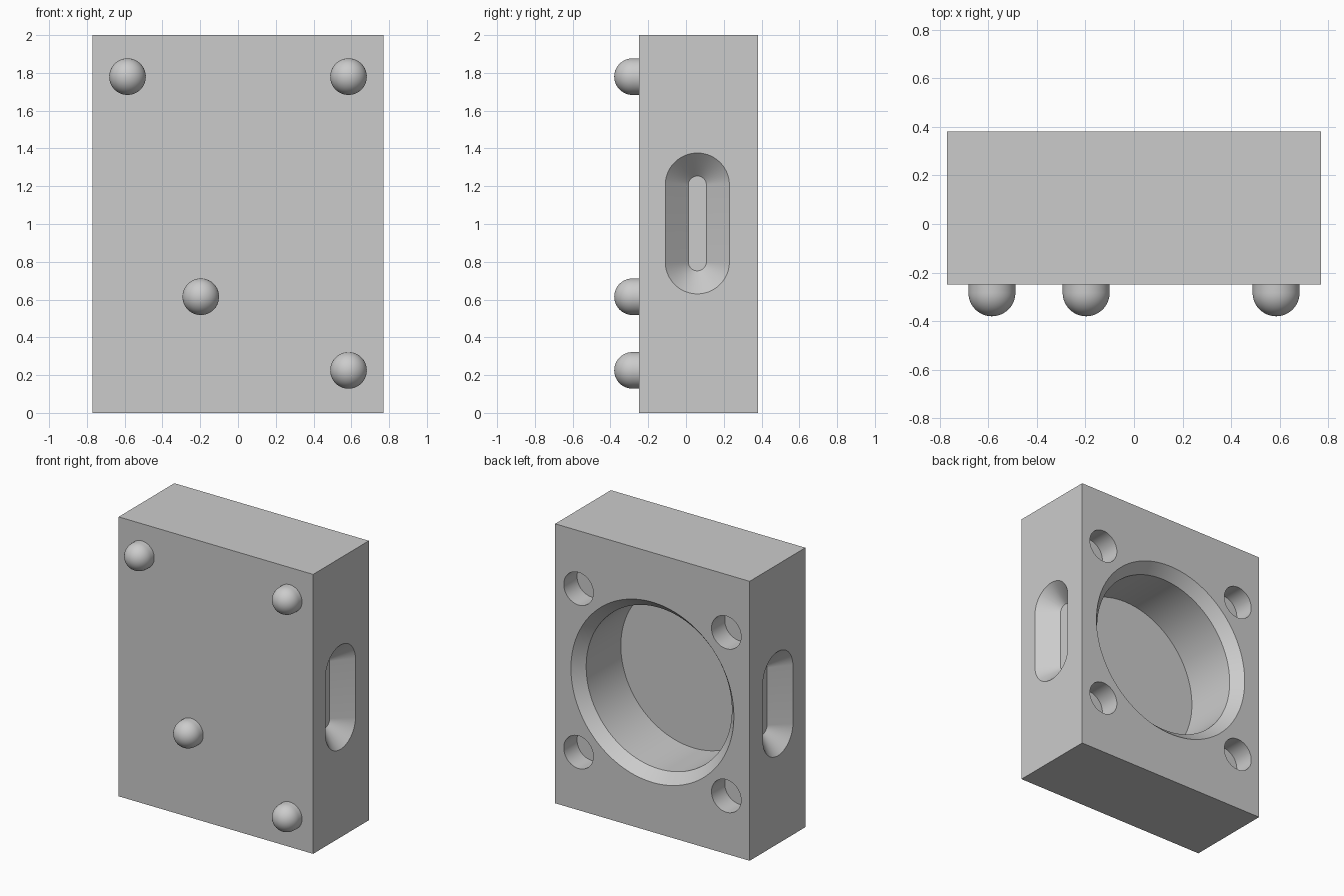
import bpy, bmesh, math
from mathutils import Vector

if "Cube" in bpy.data.objects:
    bpy.data.objects.remove(bpy.data.objects["Cube"], do_unlink=True)

UP = Vector((0, 0, 1))
BACK, FRONT = Vector((0, 1, 0)), Vector((0, -1, 0))
HALF_W, FRONT_Y, BACK_Y, HEIGHT = 0.77, -0.25, 0.38, 2.0

grey = bpy.data.materials.new("plain grey")
grey.use_nodes = True
grey.diffuse_color = (0.6, 0.6, 0.6, 1)
grey.node_tree.nodes["Principled BSDF"].inputs["Base Color"].default_value = grey.diffuse_color


def finish(name, bm):
    bmesh.ops.remove_doubles(bm, verts=bm.verts, dist=1e-5)
    bmesh.ops.recalc_face_normals(bm, faces=bm.faces)
    mesh = bpy.data.meshes.new(name)
    bm.to_mesh(mesh)
    bm.free()
    mesh.materials.append(grey)
    obj = bpy.data.objects.new(name, mesh)
    bpy.context.collection.objects.link(obj)
    return obj


def loft(name, origin, out, profile, straight=0.0, n=64):
    """Round or slot-shaped solid; profile holds (radius, distance along out)."""
    bm = bmesh.new()
    origin, side = Vector(origin), out.cross(UP)
    rings = []
    for radius, dist in profile:
        ring = []
        for i in range(n):
            a = math.tau * (i + 0.5) / n
            v = radius * math.sin(a) + math.copysign(straight, math.sin(a))
            ring.append(bm.verts.new(origin + side * radius * math.cos(a) + UP * v + out * dist))
        rings.append(ring)
    for low, high in zip(rings, rings[1:]):
        for i in range(n):
            j = (i + 1) % n
            bm.faces.new((low[i], low[j], high[j], high[i]))
    bm.faces.new(rings[0])
    if profile[-1][0] > 0:
        bm.faces.new(rings[-1])
    return finish(name, bm)


def smooth(obj):
    bpy.ops.object.select_all(action='DESELECT')
    obj.select_set(True)
    bpy.context.view_layer.objects.active = obj
    bpy.ops.object.shade_smooth_by_angle(angle=math.radians(30))


# Main block
bm = bmesh.new()
bmesh.ops.create_cube(bm, size=1)
for v in bm.verts:
    v.co = (v.co.x * 2 * HALF_W,
            v.co.y * (BACK_Y - FRONT_Y) + (BACK_Y + FRONT_Y) / 2,
            (v.co.z + 0.5) * HEIGHT)
block = finish("block", bm)

# Large chamfered round pocket in the back
cutters = [loft("pocket_cutter", (0, BACK_Y, 1), BACK,
                [(0.645, 0.1), (0.645, 0), (0.577, -0.075), (0.577, -0.467)], n=128)]

# Four blind holes in the back corners
for x in (-0.585, 0.585):
    for z in (0.415, 1.585):
        cutters.append(loft("hole_cutter", (x, BACK_Y, z), BACK,
                            [(0.117, 0.1), (0.117, -0.15)]))

# Tapered slot in each side
for s in (-1, 1):
    cutters.append(loft("slot_cutter", (s * HALF_W, 0.06, 1.003), Vector((s, 0, 0)),
                        [(0.17, 0.1), (0.17, 0), (0.048, -0.12)], straight=0.203))

bpy.context.view_layer.objects.active = block
for cutter in cutters:
    mod = block.modifiers.new("cut", 'BOOLEAN')
    mod.operation, mod.solver, mod.object = 'DIFFERENCE', 'EXACT', cutter
    bpy.ops.object.modifier_apply(modifier=mod.name)
    bpy.data.objects.remove(cutter, do_unlink=True)
smooth(block)

# Dome-ended pegs on the front
R, STEM, STEPS = 0.097, 0.033, 12
dome = [(R, -0.02)]
for k in range(STEPS + 1):
    a = math.pi / 2 * k / STEPS
    dome.append((R * math.cos(a) if k < STEPS else 0, STEM + R * math.sin(a)))
pegs = {"upper_right_peg": (-0.585, 1.78), "upper_left_peg": (0.585, 1.78),
        "lower_left_peg": (0.585, 0.225), "lower_middle_peg": (-0.197, 0.615)}
for name, (x, z) in pegs.items():
    smooth(loft(name, (x, FRONT_Y, z), FRONT, dome, n=48))
